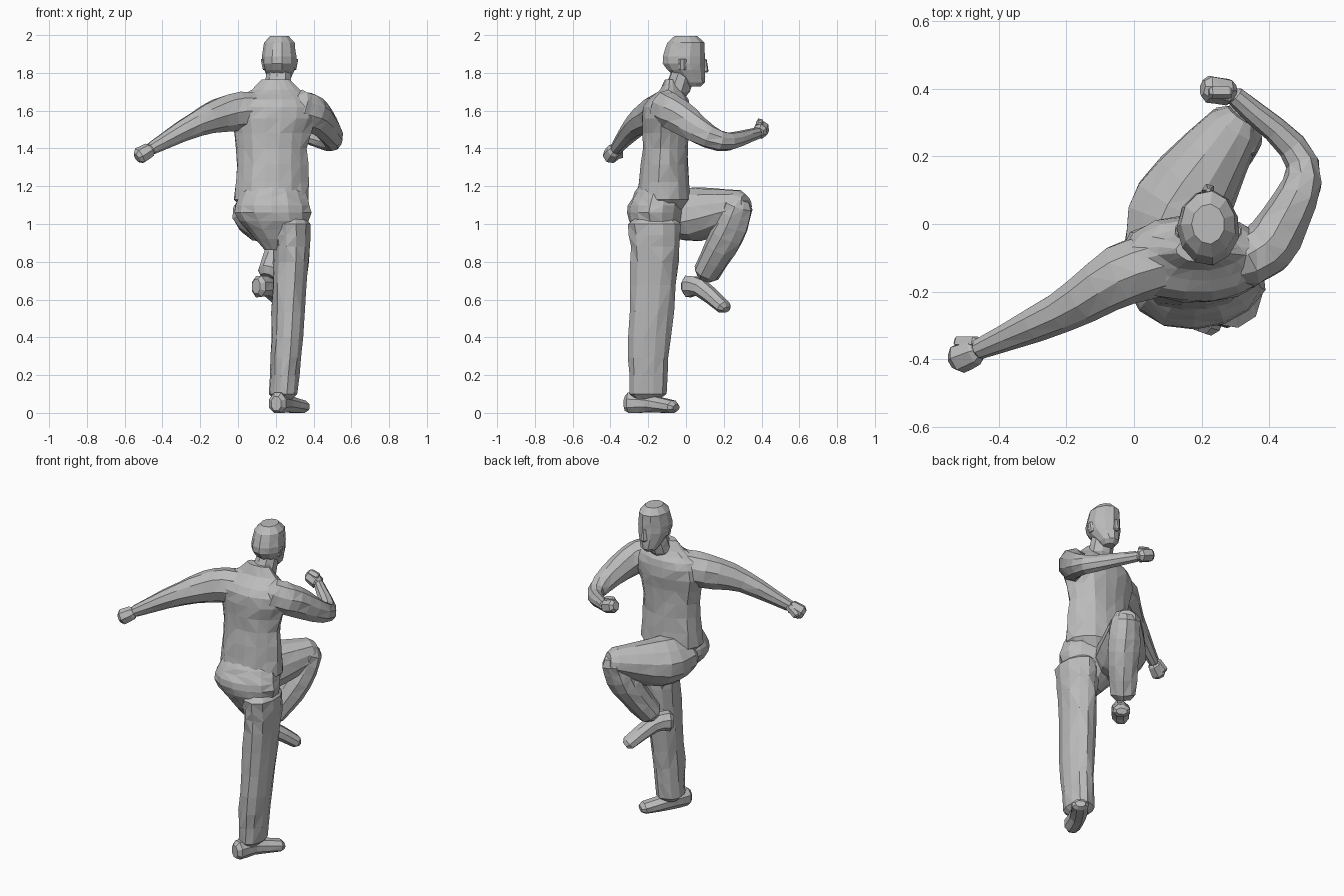
import bpy, bmesh, math, random
from mathutils import Vector

cube = bpy.data.objects.get("Cube")
if cube:
    bpy.data.objects.remove(cube, do_unlink=True)

shade = 0.5
grey = bpy.data.materials.new("plain grey")
grey.use_nodes = True
grey.diffuse_color = (shade, shade, shade, 1)
shader = grey.node_tree.nodes["Principled BSDF"]
shader.inputs["Base Color"].default_value = grey.diffuse_color

rng = random.Random(4)
UP = Vector((0, 0, 1))


def smooth_path(stations, steps):
    """Curve through the stations, with their radii, and rounded ends."""
    keys = [Vector(s) for s in stations]
    first = keys[0] * 2 - keys[1]
    last = keys[-1] * 2 - keys[-2]
    keys = [first] + keys + [last]
    path = []
    for a, b, c, d in zip(keys, keys[1:], keys[2:], keys[3:]):
        for i in range(steps):
            t = i / steps
            bend = (a * 2 - b * 5 + c * 4 - d) * t + (b * 3 - a - c * 3 + d) * t * t
            path.append(b + ((c - a) + bend) * (t / 2))
    path.append(keys[-2])
    return path


def rounded_end(end, inner, level):
    """A smaller ring just beyond the end of a path."""
    outward = end.xyz - inner.xyz
    if level:
        outward = UP * outward.z
    centre = end.xyz + outward.normalized() * end.w * 0.45
    return Vector((*centre, end.w * 0.6))


def cloth_rings(bm, path, sides, depth, fold, level):
    """Rings of vertices along the path, with lengthwise creases."""
    crease = [rng.uniform(-1, 1) for _ in range(sides)]
    rings = []
    last = len(path) - 1
    for i, station in enumerate(path):
        along = path[min(i + 1, last)].xyz - path[max(i - 1, 0)].xyz
        across = along.normalized().cross(UP).normalized()
        through = across.cross(along.normalized())
        if level:
            across, through = Vector((1, 0, 0)), Vector((0, 1, 0))
        ratio = depth[0] + (depth[1] - depth[0]) * i / last
        ring = []
        for k in range(sides):
            angle = math.tau * (k + 0.5) / sides
            size = station.w * (1.03 + fold * (crease[k] + rng.uniform(-0.7, 0.7)))
            offset = across * math.cos(angle) + through * math.sin(angle) * ratio
            place = station.xyz + offset * size
            place.z = max(place.z, 0)
            ring.append(bm.verts.new(place))
        rings.append(ring)
    return rings


def skin(name, *stations, depth=(1, 1), sides=10, fold=0.05, steps=3, level=False):
    """Faceted part through stations of x, y, z and half width.
    Depth is the ratio to width at each end; level rings lie flat."""
    path = smooth_path(stations, steps)
    start = rounded_end(path[0], path[1], level)
    finish = rounded_end(path[-1], path[-2], level)
    bm = bmesh.new()
    rings = cloth_rings(bm, [start] + path + [finish], sides, depth, fold, level)
    # Split every panel along an irregular diagonal
    for low, high in zip(rings, rings[1:]):
        for k in range(sides):
            n = (k + 1) % sides
            corners = [low[k], low[n], high[n], high[k]]
            if rng.random() < 0.5:
                corners = corners[1:] + corners[:1]
            a, b, c, d = corners
            bm.faces.new((a, b, c))
            bm.faces.new((a, c, d))
    bm.faces.new(rings[0])
    bm.faces.new(rings[-1])
    bmesh.ops.recalc_face_normals(bm, faces=bm.faces)
    mesh = bpy.data.meshes.new(name)
    bm.to_mesh(mesh)
    bm.free()
    mesh.materials.append(grey)
    part = bpy.data.objects.new(name, mesh)
    bpy.context.collection.objects.link(part)


# Loose shirt and trouser seat
skin("shirt", (.18, -.12, 1.13, .19), (.18, -.11, 1.4, .18), (.19, -.1, 1.62, .22),
     (.2, -.08, 1.71, .12), depth=(.8, .45), sides=16, level=True)
skin("trouser_seat", (.22, -.15, .92, .13), (.18, -.16, 1.06, .2), (.18, -.14, 1.17, .17),
     depth=(.75, .75), sides=14, fold=.04, level=True)

# Standing leg
skin("standing_trouser_leg", (.24, -.2, .1, .07), (.26, -.19, .4, .08),
     (.28, -.16, .8, .09), (.28, -.16, 1, .1),
     depth=(1.4, 1.4), sides=12, fold=.08, level=True)
skin("standing_shoe", (.21, -.3, .05, .05), (.25, -.2, .05, .05), (.34, -.07, .03, .05),
     depth=(1.3, .6), sides=8, steps=2)

# Raised leg, crossing in front of the body
skin("raised_thigh", (.08, -.1, 1.06, .11), (.14, .05, 1.05, .14), (.3, .29, 1.1, .08),
     sides=12, fold=.04)
skin("raised_trouser_shin", (.3, .28, 1.1, .08), (.26, .22, .94, .09), (.17, .11, .74, .07),
     fold=.08)
skin("raised_shoe", (.11, .01, .67, .05), (.17, .08, .66, .05), (.26, .2, .56, .05),
     depth=(1.3, .6), sides=8, steps=2)

# Outstretched arm
skin("outstretched_sleeve", (.12, -.1, 1.6, .09), (-.04, -.15, 1.59, .09),
     (-.22, -.26, 1.53, .06), (-.46, -.37, 1.4, .03), depth=(1.1, 1.1), sides=9)
skin("outstretched_fist", (-.47, -.38, 1.39, .04), (-.52, -.4, 1.36, .045), sides=7, steps=2)
skin("outstretched_thumb", (-.47, -.35, 1.4, .02), (-.52, -.35, 1.36, .02), sides=5, steps=1)

# Bent arm
skin("bent_sleeve", (.32, -.12, 1.62, .08), (.42, -.04, 1.57, .08), (.5, .18, 1.44, .05),
     (.3, .38, 1.48, .03), depth=(1.2, 1), sides=9, steps=4)
skin("bent_fist", (.28, .39, 1.49, .04), (.22, .4, 1.51, .04), sides=7, steps=2)
skin("bent_thumb", (.28, .39, 1.53, .02), (.23, .39, 1.54, .02), sides=5, steps=1)

# Neck and head, with a small nose and ears
skin("neck", (.21, -.05, 1.7, .07), (.22, -.01, 1.82, .06), sides=9, level=True)
skin("head", (.22, .04, 1.75, .05), (.22, -.01, 1.85, .09), (.22, 0, 1.96, .08),
     depth=(1.2, 1.2), sides=11, fold=.02, level=True)
skin("nose", (.22, .1, 1.81, .02), (.22, .1, 1.87, .01), sides=5, steps=1, level=True)
for label, side in (("left", 1), ("right", -1)):
    skin(label + "_ear", (.22 + side * .08, -.02, 1.82, .01), (.22 + side * .09, -.02, 1.87, .01),
         depth=(2, 2), sides=6, steps=1, level=True)
